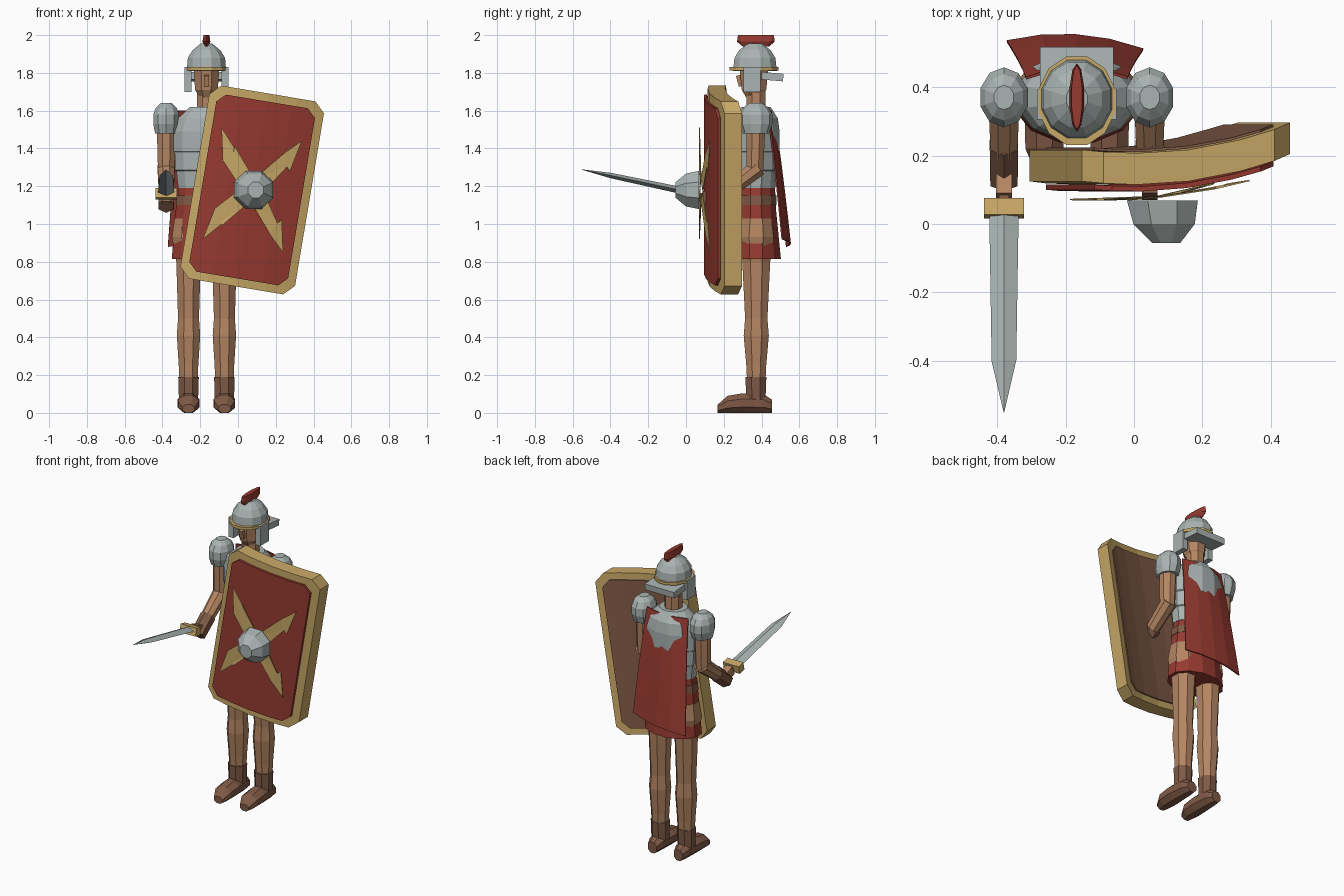
import bpy, bmesh, math
from mathutils import Vector, Matrix

if "Cube" in bpy.data.objects:
    bpy.data.objects.remove(bpy.data.objects["Cube"])

BX, BY = -0.167, 0.37          # body axis
UP, FWD = Vector((0, 0, 1)), Vector((0, -1, 0))


def material(name, rgb):
    m = bpy.data.materials.new(name)
    m.use_nodes = True
    m.diffuse_color = (*rgb, 1)
    m.node_tree.nodes["Principled BSDF"].inputs["Base Color"].default_value = (*rgb, 1)
    return m


steel = material("steel", (0.40, 0.456, 0.445))
gold = material("gold", (0.578, 0.392, 0.133))
red = material("red_cloth", (0.305, 0.042, 0.03))
skin = material("skin", (0.456, 0.235, 0.122))
leather = material("leather", (0.216, 0.102, 0.061))


def finish(name, mat, bm):
    bmesh.ops.recalc_face_normals(bm, faces=bm.faces)
    me = bpy.data.meshes.new(name)
    bm.to_mesh(me)
    bm.free()
    me.materials.append(mat)
    ob = bpy.data.objects.new(name, me)
    bpy.context.collection.objects.link(ob)
    return ob


def loft(name, mat, rings, n=10, axis=UP):
    """Capped skin over elliptical rings (x, y, z, half width, half depth)."""
    bm = bmesh.new()
    u = Vector((1, 0, 0))
    v = axis.normalized().cross(u)
    loops = []
    for x, y, z, a, b in rings:
        angles = [(i + 0.5) * math.tau / n for i in range(n)]
        loops.append([bm.verts.new(Vector((x, y, z)) + u * a * math.cos(t) + v * b * math.sin(t))
                      for t in angles])
    for lo, hi in zip(loops, loops[1:]):
        for i in range(n):
            j = (i + 1) % n
            bm.faces.new((lo[i], lo[j], hi[j], hi[i]))
    bm.faces.new(loops[0][::-1])
    bm.faces.new(loops[-1])
    return finish(name, mat, bm)


def body(name, mat, rows, n=10, x=BX, y=BY):
    """Upright loft from rows of (height, half width, half depth)."""
    return loft(name, mat, [(x, y, z, a, b) for z, a, b in rows], n)


def limb(name, mat, x, p, q, r0, r1, n=8):
    """Straight piece between two (y, z) points."""
    axis = Vector((0, q[0] - p[0], q[1] - p[1]))
    return loft(name, mat, [(x, *p, r0, r0), (x, *q, r1, r1)], n, axis)


def box(name, mat, x, p, q, hx, hv):
    axis = Vector((0, q[0] - p[0], q[1] - p[1]))
    k = math.sqrt(2)
    return loft(name, mat, [(x, *p, hx * k, hv * k), (x, *q, hx * k, hv * k)], 4, axis)


# Head and helmet
body("neck", skin, [(1.58, .055, .055), (1.72, .055, .055)], 8)
body("head", skin, [(1.67, .04, .045), (1.71, .065, .07), (1.84, .075, .085)], 8, y=.36)
box("nose", skin, BX, (.31, 1.765), (.272, 1.755), .014, .03)
body("helmet_dome", steel, [(1.81, .108, .12), (1.88, .102, .112),
                            (1.92, .076, .086), (1.955, .032, .04)], 12, y=.365)
body("helmet_band", gold, [(1.812, .116, .134), (1.83, .116, .134)], 12, y=.36)
box("neck_guard", steel, BX, (.40, 1.785), (.515, 1.775), .107, .02)
loft("crest", red, [(BX, .37, 1.94, .012, .07), (BX, .37, 1.965, .022, .1),
                    (BX, .37, 2.0, .016, .095)], 10)

# Armour, tunic and belt
body("cuirass", steel, [(1.19, .155, .108), (1.28, .165, .115), (1.285, .172, .12),
                        (1.38, .174, .123), (1.385, .18, .128), (1.49, .18, .13),
                        (1.56, .155, .12), (1.62, .09, .08)], 12)
body("tunic", red, [(.815, .19, .137), (1.08, .168, .11), (1.19, .152, .105)], 12)
body("belt", leather, [(1.1, .168, .114), (1.15, .164, .113)], 12)

# Paired parts
for side, s in (("right", -1), ("left", 1)):
    lx, ax = BX + s * .095, BX + s * .213
    body(side + "_leg", skin, [(.15, .052, .052), (.25, .056, .057), (.41, .067, .072),
                               (.5, .06, .064), (.8, .07, .08), (.93, .095, .1),
                               (1.03, .08, .085)], 8, x=lx, y=.372)
    body(side + "_ankle_wrap", leather, [(.07, .055, .055), (.19, .059, .06)], 8, x=lx)
    loft(side + "_shoe", leather,
         [(lx, .455, .035, .035, .038), (lx, .41, .05, .052, .054), (lx, .3, .052, .062, .056),
          (lx, .22, .045, .06, .049), (lx, .168, .022, .035, .024)], 8, FWD)
    box(side + "_cheek_guard", steel, BX + s * .098, (.35, 1.70), (.35, 1.83), .018, .045)
    body(side + "_shoulder_cap", steel, [(1.48, .062, .07), (1.53, .072, .088),
                                         (1.58, .072, .088), (1.615, .058, .068),
                                         (1.64, .03, .036)], 10, x=ax)
    limb(side + "_upper_arm", skin, ax, (.37, 1.52), (.365, 1.27), .054, .047)
    limb(side + "_forearm", skin, ax, (.385, 1.30), (.21, 1.165), .05, .042)
    limb(side + "_bracer", leather, ax, (.23, 1.18), (.125, 1.095), .048, .046, 6)
    box(side + "_hand", skin if s < 0 else leather, ax, (.16, 1.12), (.08, 1.15), .023, .03)

# Sword
SX = BX - .213
box("sword_grip", leather, SX, (.13, 1.14), (.05, 1.157), .014, .014)
box("sword_guard", gold, SX, (.07, 1.155), (.022, 1.166), .058, .026)
loft("sword_blade", steel, [(SX, .035, 1.165, .043, .019), (SX, -.40, 1.257, .036, .014),
                            (SX, -.55, 1.288, .001, .001)], 4, Vector((0, -.58, .12)))
blade = bpy.data.objects["sword_blade"]
# turn the square section into a ridged diamond
for v in blade.data.vertices:
    ring = v.index // 4
    half, thick = ((.043, .019), (.036, .014), (.001, .001))[ring]
    mid = sum((blade.data.vertices[ring * 4 + i].co.z for i in (0, 1, 2, 3)), 0) / 4 \
        if v.index % 4 == 0 else mid
    t = (v.index % 4) * math.pi / 2
    v.co.x = SX + half * math.cos(t)
    v.co.z = mid + thick * math.sin(t)

# Cape
bm = bmesh.new()
rows = []
for i in range(6):
    t = i / 5
    half = .15 + .05 * t
    row = []
    for j in range(5):
        c = j / 2 - 1
        y = .46 + .095 * t ** .8 - .03 * c * c - .012 * c * t
        row.append(bm.verts.new((BX + half * c - .005 * t, y, 1.6 - .7 * t + .02 * t * c)))
    rows.append(row)
for a, b in zip(rows, rows[1:]):
    for j in range(4):
        bm.faces.new((a[j], a[j + 1], b[j + 1], b[j]))
cape = finish("cape", red, bm)
cape.modifiers.new("thickness", "SOLIDIFY").thickness = 0.008

# Shield, built upright in its own plane then tilted
TILT = Matrix.Translation((.075, 0, 1.18)) @ Matrix.Rotation(math.radians(9.5), 4, "Y")


def bow(u):
    return .125 + .129 * u + .416 * u * u


def plate(name, mat, outline, front, depth):
    """Extruded outline that follows the bow of the shield; outline is columns (u, low, high)."""
    bm = bmesh.new()
    cols = [[bm.verts.new((u, bow(u) + off, v)) for v, off in
             ((lo, front), (hi, front), (hi, front + depth), (lo, front + depth))]
            for u, lo, hi in outline]
    for a, b in zip(cols, cols[1:]):
        for i in range(4):
            j = (i + 1) % 4
            bm.faces.new((a[i], a[j], b[j], b[i]))
    bm.faces.new(cols[0])
    bm.faces.new(cols[-1][::-1])
    finish(name, mat, bm).matrix_world = TILT


def panel(name, mat, w, h, cut, front, depth):
    us = [-w, cut - w, -w / 2, 0, w / 2, w - cut, w]
    plate(name, mat, [(u, -h + (cut if abs(u) == w else 0), h - (cut if abs(u) == w else 0))
                      for u in us], front, depth)


panel("shield_rim", gold, .308, .518, .055, 0, .092)
panel("shield_face", red, .265, .475, .045, -.02, .015)
panel("shield_back", leather, .265, .475, .045, .095, .008)

# Lightning rays on the shield
RAY = [(0, .06), (.13, .215), (.13, .185), (.215, .30), (.18, .13), (.16, .15), (.06, 0)]
for name, su, sv in (("upper_left", 1, 1), ("upper_right", -1, 1),
                     ("lower_left", 1, -1), ("lower_right", -1, -1)):
    bm = bmesh.new()
    face = bm.faces.new([bm.verts.new((su * u, bow(su * u) - .043, sv * v)) for u, v in RAY])
    bmesh.ops.triangulate(bm, faces=[face])
    ray = finish("ray_" + name, gold, bm)
    ray.matrix_world = TILT
    ray.modifiers.new("thickness", "SOLIDIFY").thickness = 0.004

# Shield boss
loft("shield_boss", steel, [(.083, .068, 1.18, .112, .11), (.088, 0, 1.18, .097, .095),
                            (.094, -.055, 1.18, .045, .045)], 8, Vector((.13, -1, 0)))
